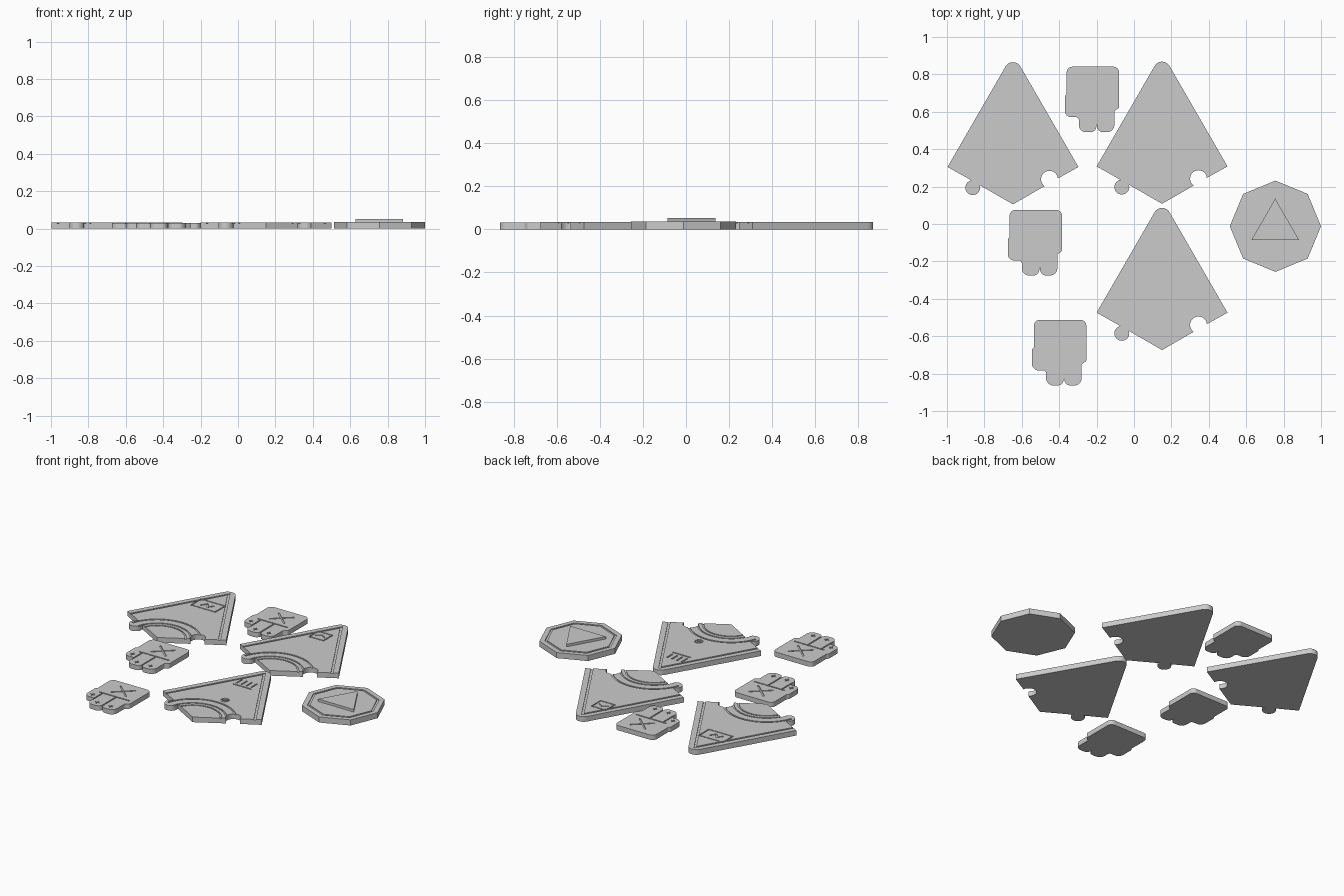
import bpy, bmesh, math
from mathutils import Vector

if "Cube" in bpy.data.objects:
    bpy.data.objects.remove(bpy.data.objects["Cube"])

mat = bpy.data.materials.new("plain_grey")
mat.diffuse_color = (0.6, 0.6, 0.6, 1)
mat.use_nodes = True
mat.node_tree.nodes["Principled BSDF"].inputs["Base Color"].default_value = mat.diffuse_color
DEPTH = 0.005


def make_object(name, bm):
    bmesh.ops.recalc_face_normals(bm, faces=bm.faces)
    me = bpy.data.meshes.new(name)
    bm.to_mesh(me)
    bm.free()
    me.materials.append(mat)
    ob = bpy.data.objects.new(name, me)
    bpy.context.collection.objects.link(ob)
    return ob


def extrude_faces(bm, height):
    res = bmesh.ops.extrude_face_region(bm, geom=bm.faces[:])
    verts = [g for g in res["geom"] if isinstance(g, bmesh.types.BMVert)]
    bmesh.ops.translate(bm, verts=verts, vec=(0, 0, height))


def slab(name, outline, z0, z1):
    bm = bmesh.new()
    bm.faces.new([bm.verts.new((x, y, z0)) for x, y in outline])
    extrude_faces(bm, z1 - z0)
    return make_object(name, bm)


def ribbon(path, width, z, closed=False):
    """Solid strip following a path, with mitred corners."""
    pts = [Vector(p) for p in path]
    n = len(pts)
    bm = bmesh.new()
    pairs = []
    for i, p in enumerate(pts):
        a = (p - pts[i - 1]).normalized() if (closed or i > 0) else None
        b = (pts[(i + 1) % n] - p).normalized() if (closed or i < n - 1) else None
        a, b = a or b, b or a
        na, nb = Vector((-a.y, a.x)), Vector((-b.y, b.x))
        m = (na + nb).normalized()
        off = m * (width / 2 / max(m.dot(na), 0.3))
        pairs.append([bm.verts.new((*(p + s * off), z - DEPTH)) for s in (-1, 1)])
    for i in range(n if closed else n - 1):
        a, b = pairs[i], pairs[(i + 1) % n]
        bm.faces.new((a[0], b[0], b[1], a[1]))
    extrude_faces(bm, DEPTH * 3)
    return make_object("groove_cutter", bm)


def engrave(ob, top, strokes):
    """Cut every stroke (path, width, closed) into the top face."""
    for path, width, closed in strokes:
        cutter = ribbon(path, width, top, closed)
        mod = ob.modifiers.new("groove", 'BOOLEAN')
        mod.operation, mod.solver, mod.object = 'DIFFERENCE', 'EXACT', cutter
        bpy.context.view_layer.objects.active = ob
        bpy.ops.object.modifier_apply(modifier=mod.name)
        bpy.data.objects.remove(cutter)


def arc(cx, cy, r, a0, a1, n):
    return [(cx + r * math.cos(math.radians(a0 + (a1 - a0) * i / n)),
             cy + r * math.sin(math.radians(a0 + (a1 - a0) * i / n))) for i in range(n + 1)]


def box(cx, cy, w, h):
    return [(cx - w, cy - h), (cx + w, cy - h), (cx + w, cy + h), (cx - w, cy + h)]


def fillet(corners):
    """Round each (x, y, radius) corner of a polygon."""
    out = []
    for i, (x, y, r) in enumerate(corners):
        p = Vector((x, y))
        u = (Vector(corners[i - 1][:2]) - p).normalized()
        v = (Vector(corners[(i + 1) % len(corners)][:2]) - p).normalized()
        if r == 0:
            out.append((x, y))
            continue
        half = u.angle(v) / 2
        c = p + (u + v).normalized() * (r / math.sin(half))
        s, e = p + u * (r / math.tan(half)) - c, p + v * (r / math.tan(half)) - c
        for k in range(7):
            d = s.lerp(e, k / 6).normalized() * r
            out.append(tuple(c + d))
    return out


# Kite tiles: rounded tip, a tab on one lower edge and a socket on the other
C30, S30 = math.cos(math.pi / 6), 0.5


def joint(side, along, inset, r):
    beta = math.degrees(math.asin(inset / r))
    a0, a1 = (180 + beta, -beta) if inset > 0 else (180 + beta, 360 - beta)
    pts = arc(along, inset, r, a0, a1, 16)
    return [(side * (s * C30 - d * S30), s * S30 + d * C30) for s, d in pts]


kite = ([(0, 0)] + joint(1, 0.236, 0.019, 0.045) + [(0.35, 0.2)]
        + arc(0, 0.714, 0.046, 30, 150, 10) + [(-0.35, 0.2)]
        + joint(-1, 0.231, -0.03, 0.04)[::-1])
KITE_H = 0.033
kite_lines = [([(0.325, 0.163), (0, 0.726), (-0.325, 0.163)], 0.012, False)]
kite_lines += [(arc(0, 0, r, 20, 160, 28), w, False)
               for r, w in ((0.165, 0.009), (0.195, 0.009), (0.25, 0.011))]

# A different small emblem on every tile
emblems = [
    [(box(-0.01, 0.53, 0.085, 0.05), 0.007, True),
     ([(-0.05, 0.51), (-0.025, 0.545), (0, 0.51), (0.025, 0.545)], 0.009, False)],
    [(box(-0.03, 0.56, 0.05, 0.045), 0.007, True),
     ([(-0.065, 0.55), (-0.03, 0.575), (0.005, 0.55)], 0.007, False)],
    [([(-0.06 + 0.035 * i, 0.53), (-0.06 + 0.035 * i, 0.59)], 0.009, False) for i in range(4)]
    + [([(-0.07, 0.51), (0.06, 0.51)], 0.008, False),
       (arc(0.02, 0.3, 0.022, 0, 345, 16)[:-1], 0.006, True),
       (arc(0.02, 0.3, 0.009, 0, 337.5, 12), 0.005, True)],
]
for i, (x, y) in enumerate([(-0.647, 0.105), (0.15, 0.108), (0.15, -0.674)]):
    tile = slab(f"kite_tile_{i + 1}", kite, 0, KITE_H)
    engrave(tile, KITE_H, kite_lines + emblems[i])
    tile.location = (x, y, 0)

# Hand tokens: palm, two fingers and a thumb
hand = fillet([(-0.14, 0.175, 0.03), (-0.14, 0.03, 0.006), (-0.15, 0.018, 0.006),
               (-0.15, -0.095, 0.035), (-0.075, -0.095, 0.015), (-0.075, -0.175, 0.038),
               (0.014, -0.175, 0.03), (0.021, -0.133, 0), (0.028, -0.175, 0.03),
               (0.115, -0.175, 0.038), (0.115, -0.062, 0.008), (0.14, -0.045, 0.012),
               (0.14, 0.175, 0.03)])
HAND_H = 0.031
hand_lines = [([(-0.045, 0.025), (0.065, 0.125)], 0.009, False),
              ([(-0.045, 0.125), (0.065, 0.025)], 0.009, False),
              ([(-0.1, -0.01), (0.115, -0.01)], 0.008, False),
              ([(0.021, -0.01), (0.021, -0.15)], 0.008, False),
              ([(-0.075, -0.01), (-0.075, -0.12)], 0.008, False)]
for x, y in [(-0.112, -0.06), (-0.028, -0.135), (0.068, -0.135)]:
    hand_lines += [([(x - 0.015, y), (x + 0.015, y)], 0.006, False),
                   ([(x, y - 0.015), (x, y + 0.015)], 0.006, False)]
for i, (x, y) in enumerate([(-0.22, 0.666), (-0.525, -0.1), (-0.395, -0.688)]):
    token = slab(f"hand_token_{i + 1}", hand, 0, HAND_H)
    engrave(token, HAND_H, hand_lines)
    token.location = (x, y, 0)

# Octagonal disc with a groove ring and a raised triangle
OX, OY, OCT_H = 0.756, -0.012, 0.036
disc = slab("octagon_disc", arc(OX, OY, 0.244, 0, 315, 7), 0, OCT_H)
engrave(disc, OCT_H, [(arc(OX, OY, 0.205, 0, 315, 7), 0.012, True)])
slab("raised_triangle", [(0.628, -0.085), (0.882, -0.085), (0.755, 0.136)], OCT_H - 0.004, 0.052)
